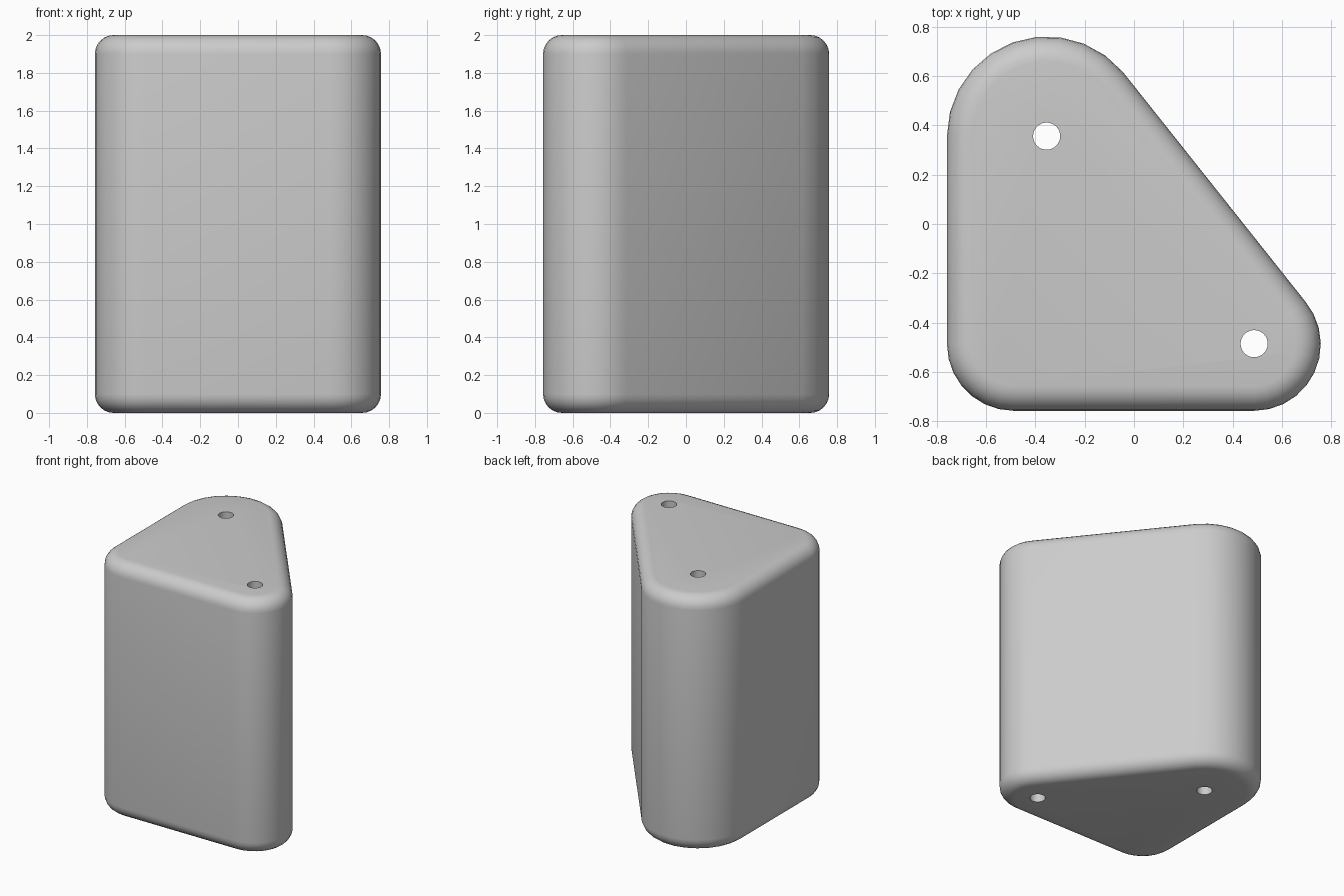
import bpy, bmesh
from math import sin, cos, radians, pi

if "Cube" in bpy.data.objects:
    bpy.data.objects.remove(bpy.data.objects["Cube"])

HEIGHT, ROUND, STEPS = 2.0, 0.1, 6
# corner arcs: centre x, centre y, radius, start angle, end angle, segments
CORNERS = [(-0.354, 0.356, 0.404, 40, 180, 10),
           (-0.488, -0.487, 0.27, 180, 270, 7),
           (0.487, -0.487, 0.27, 270, 400, 10)]
HOLES = [(-0.354, 0.356), (0.487, -0.485)]


def outline(inset):
    pts = []
    for cx, cy, r, a0, a1, n in CORNERS:
        for i in range(n + 1):
            a = radians(a0 + (a1 - a0) * i / n)
            pts.append((cx + (r - inset) * cos(a), cy + (r - inset) * sin(a)))
    return pts


# block body: stacked outlines with a quarter-round rim at both ends
rim = [(ROUND * (1 - sin(t)), ROUND * (1 - cos(t)))
       for t in (pi / 2 * i / STEPS for i in range(STEPS + 1))]
levels = rim + [(inset, HEIGHT - z) for inset, z in reversed(rim)]
bm = bmesh.new()
rings = [[bm.verts.new((x, y, z)) for x, y in outline(inset)] for inset, z in levels]
for low, high in zip(rings, rings[1:]):
    for i in range(len(low)):
        j = (i + 1) % len(low)
        bm.faces.new((low[i], low[j], high[j], high[i]))
bm.faces.new(rings[0][::-1])
bm.faces.new(rings[-1])
bmesh.ops.recalc_face_normals(bm, faces=bm.faces)
mesh = bpy.data.meshes.new("rounded_block")
bm.to_mesh(mesh)
bm.free()
block = bpy.data.objects.new("rounded_block", mesh)
bpy.context.collection.objects.link(block)

# two holes drilled all the way through
for x, y in HOLES:
    bpy.ops.mesh.primitive_cylinder_add(vertices=32, radius=0.055, depth=HEIGHT + 0.4,
                                        location=(x, y, HEIGHT / 2))
    cutter = bpy.context.object
    cutter.name = "hole_cutter"
    cutter.hide_render = True
    mod = block.modifiers.new("hole", 'BOOLEAN')
    mod.operation, mod.solver, mod.object = 'DIFFERENCE', 'EXACT', cutter
    bpy.ops.object.select_all(action='DESELECT')
    block.select_set(True)
    bpy.context.view_layer.objects.active = block
    bpy.ops.object.modifier_apply(modifier=mod.name)
    bpy.data.objects.remove(cutter)

# smooth sides with crisp hole edges
bpy.ops.object.shade_smooth_by_angle(angle=radians(35))
